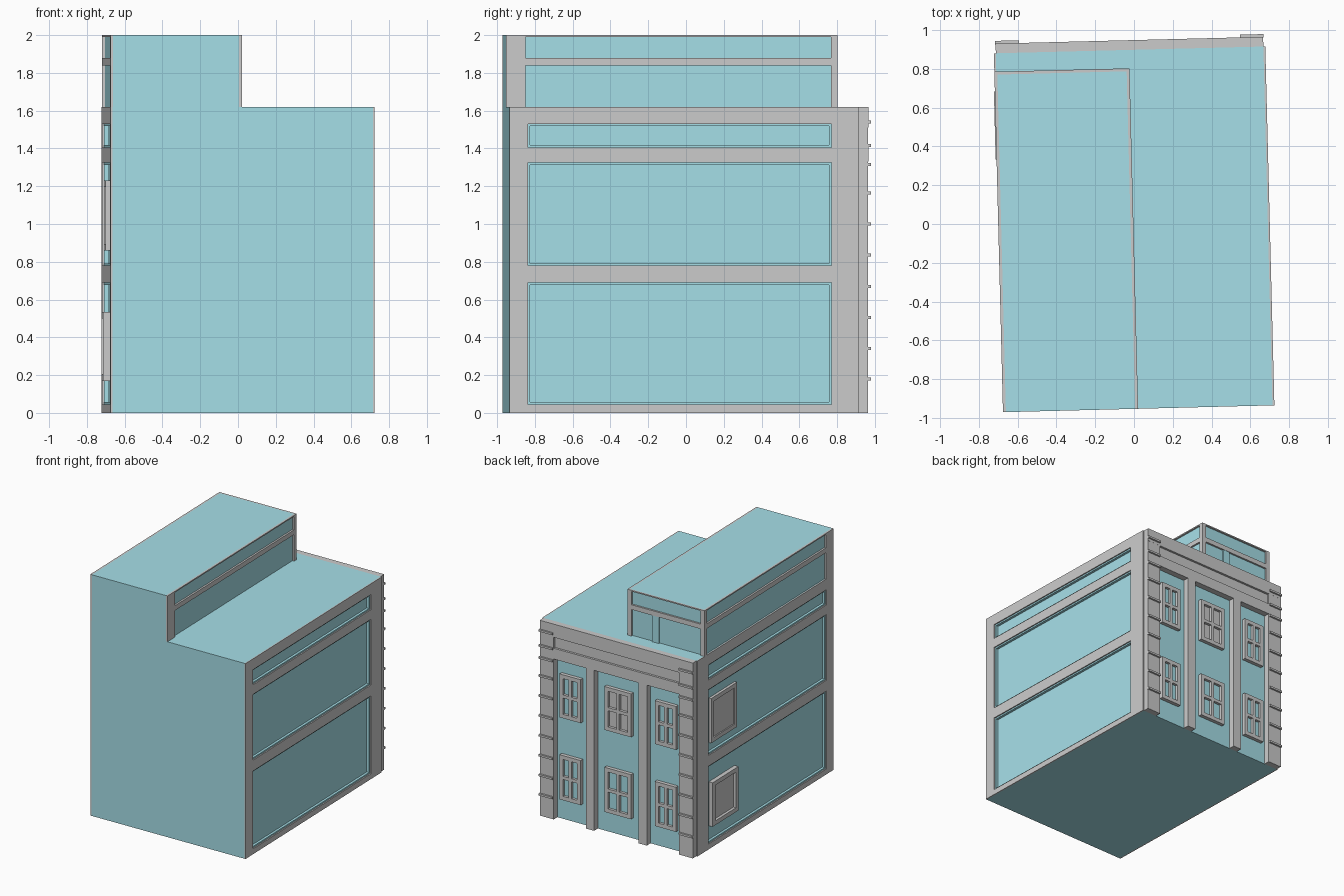
import bpy, bmesh, math
from mathutils import Matrix

if "Cube" in bpy.data.objects:
    bpy.data.objects.remove(bpy.data.objects["Cube"])

TURN = math.radians(1.45)      # the whole building is slightly turned
teal = bpy.data.materials.new("teal_wall")
teal.diffuse_color = (0.38, 0.74, 0.81, 1)
teal.use_nodes = True
teal.node_tree.nodes["Principled BSDF"].inputs["Base Color"].default_value = teal.diffuse_color


def boxes(name, parts, mat=None):
    """One object made of boxes (x0, x1, y0, y1, z0, z1)."""
    bm = bmesh.new()
    for x0, x1, y0, y1, z0, z1 in parts:
        m = Matrix.Translation(((x0 + x1) / 2, (y0 + y1) / 2, (z0 + z1) / 2))
        m = m @ Matrix.Diagonal((abs(x1 - x0), abs(y1 - y0), abs(z1 - z0), 1))
        bmesh.ops.create_cube(bm, size=1, matrix=m)
    me = bpy.data.meshes.new(name)
    bm.to_mesh(me)
    bm.free()
    ob = bpy.data.objects.new(name, me)
    bpy.context.collection.objects.link(ob)
    ob.rotation_euler.z = TURN
    if mat:
        me.materials.append(mat)
    return ob


def grid_bars(a0, a1, z0, z1, cols, rows):
    """Flat bars (a0, a1, z0, z1) left around the openings cols x rows."""
    bars = []
    edges = [a0] + [v for c in cols for v in c] + [a1]
    for i in range(0, len(edges), 2):
        bars.append((edges[i], edges[i + 1], z0, z1))
    edges = [z0] + [v for r in rows for v in r] + [z1]
    for c in cols:
        for i in range(0, len(edges), 2):
            if edges[i + 1] - edges[i] > 1e-4:
                bars.append((c[0], c[1], edges[i], edges[i + 1]))
    return bars


def side_frame(name, xa, xb, bars, mat=None):
    boxes(name, [(xa, xb, a, b, c, d) for a, b, c, d in bars], mat)


def back_frame(name, ya, yb, bars, mat=None):
    boxes(name, [(a, b, ya, yb, c, d) for a, b, c, d in bars], mat)


F, B, H = -0.953, 0.898, 1.62    # front, rear wall, main roof height
R = 0.012                         # rim of each recess

# Main body and its framed side walls
boxes("main_body", [(-0.67, 0.67, F, B, 0, H)], teal)
rows = [(0.045, 0.69), (0.78, 1.325), (1.405, 1.53)]
inner = [(a + R, b - R) for a, b in rows]
for s, side in ((1, "right"), (-1, "left")):
    side_frame(side + "_panel_rim", s * 0.67, s * 0.69,
               grid_bars(F, B, 0, H, [(-0.855 + R, 0.752 - R)], inner), teal)
    side_frame(side + "_wall_frame", s * 0.69, s * 0.70,
               grid_bars(F, B, 0, H, [(-0.855, 0.752)], rows))

# Set-back upper storey
UB = 0.803
boxes("upper_storey", [(-0.685, -0.018, F, UB - 0.015, H, 2)], teal)
up_rows = [(H, 1.84), (1.88, 1.99)]
up = grid_bars(F, UB, H, 2, [(-0.85, 0.768)], up_rows)
side_frame("upper_right_frame", -0.018, -0.003, up)
side_frame("upper_left_frame", -0.70, -0.685, up)
back_frame("upper_rear_frame", UB - 0.015, UB,
           grid_bars(-0.685, -0.018, H, 2, [(-0.665, -0.04)], up_rows))
boxes("upper_rear_post", [(-0.285, -0.225, UB - 0.015, UB - 0.003, H, 1.84)], teal)

# Rear facade: corner piers, pilasters, stacked cornice
E, P = 0.69, 0.948
parts = [(-E, E, B, P, 1.51, H), (-E, E, B, P - 0.018, 1.42, 1.51),
         (-E, E, B, P, 1.33, 1.42)]
boxes("cornice", parts)
boxes("corner_piers", [(s * 0.565, s * E, B, P - 0.001, 0, 1.51) for s in (-1, 1)])
boxes("pilasters", [(s * 0.20, s * 0.275, B, P, 0, 1.33) for s in (-1, 1)])
levels = [0.18, 0.34, 0.505, 0.67, 0.835, 1.0, 1.165, 1.315, 1.415, 1.54]
boxes("corner_bands", [(s * 0.57, s * (E + 0.002), P - 0.004, P + 0.014, z - 0.008, z + 0.008)
                       for s in (-1, 1) for z in levels])

# Rear windows, two by two panes
for z0, z1, row in ((0.17, 0.54, "lower"), (0.85, 1.21, "upper")):
    for x, w, col in ((-0.43, 0.095, "left"), (0, 0.12, "centre"), (0.43, 0.095, "right")):
        zm, e, g = (z0 + z1) / 2, 0.032, 0.013
        cols = [(x - w + e, x - g), (x + g, x + w - e)]
        panes = [(z0 + e, zm - g), (zm + g, z1 - e)]
        name = f"{row}_{col}_window"
        back_frame(name + "_frame", B, B + 0.03, grid_bars(x - w, x + w, z0, z1, cols, panes))
        glass = None if (row, col) == ("upper", "centre") else teal
        boxes(name + "_glass", [(x - w + 0.01, x + w - 0.01, B, B + 0.008,
                                 z0 + 0.01, z1 - 0.01)], glass)

# Two plain windows on the left wall
for z0, z1, out, row in ((0.17, 0.535, 0.705, "lower"), (0.86, 1.23, 0.692, "upper")):
    y0, y1, e = 0.35, 0.70, 0.035
    side_frame(row + "_side_window_frame", -0.67, -out,
               grid_bars(y0, y1, z0, z1, [(y0 + e, y1 - e)], [(z0 + e, z1 - e)]))
    boxes(row + "_side_window_pane", [(-0.67, -0.682, y0 + 0.01, y1 - 0.01,
                                       z0 + 0.01, z1 - 0.01)])
